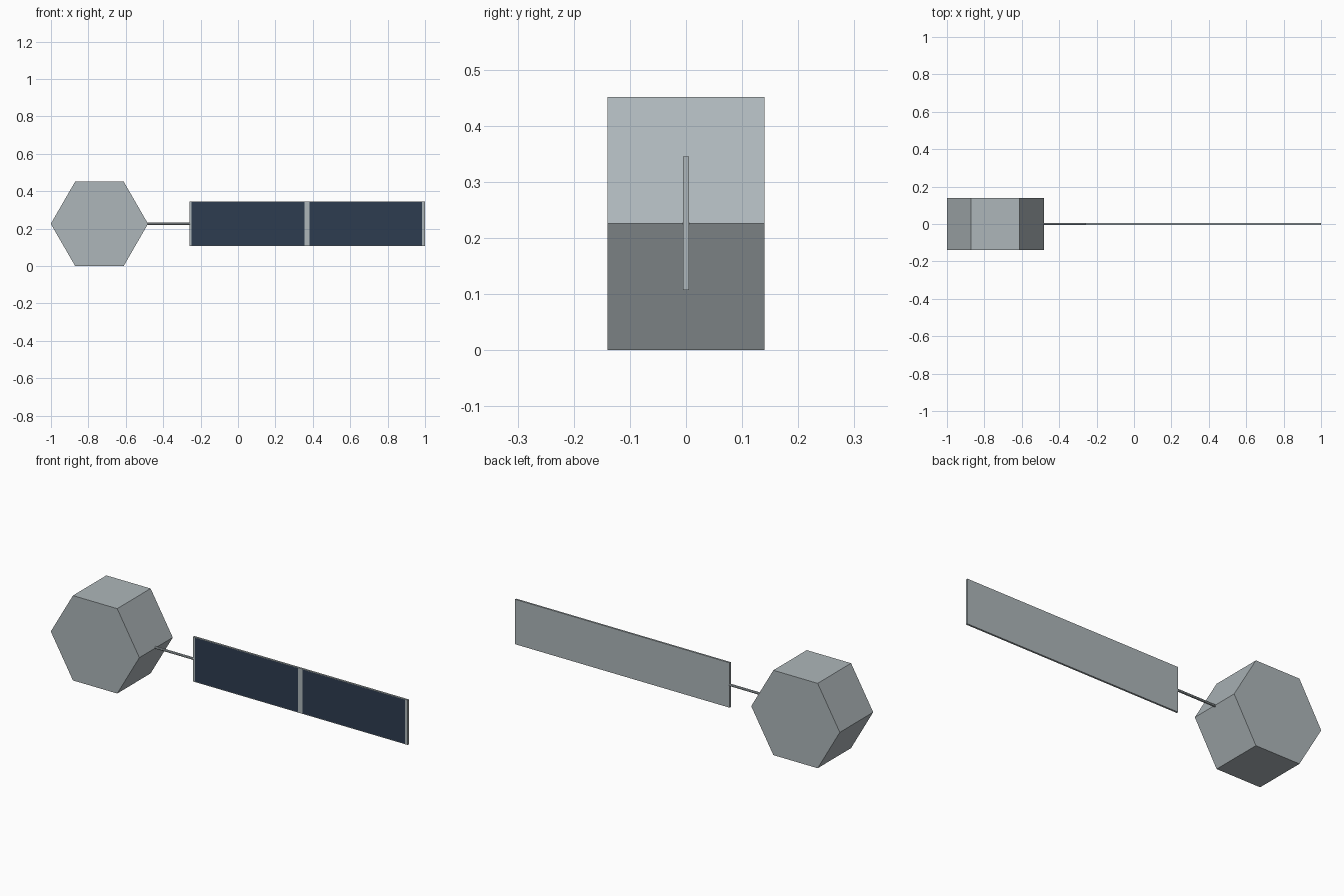
import bpy, bmesh, math
from mathutils import Matrix, Vector

if "Cube" in bpy.data.objects:
    bpy.data.objects.remove(bpy.data.objects["Cube"])

MID_Z = 0.226


def material(name, rgb):
    m = bpy.data.materials.new(name)
    m.use_nodes = True
    m.diffuse_color = (*rgb, 1)
    m.node_tree.nodes["Principled BSDF"].inputs["Base Color"].default_value = (*rgb, 1)
    return m


metal = material("pale grey metal", (0.42, 0.47, 0.49))
cell = material("dark blue cells", (0.027, 0.045, 0.08))


def finish(name, bm, *mats):
    mesh = bpy.data.meshes.new(name)
    bm.to_mesh(mesh)
    bm.free()
    for m in mats:
        mesh.materials.append(m)
    obj = bpy.data.objects.new(name, mesh)
    bpy.context.collection.objects.link(obj)
    return obj


def prism(name, sides, radius, length, location, axis):
    bm = bmesh.new()
    turn = Matrix.Rotation(math.pi / 2, 4, axis)
    bmesh.ops.create_cone(bm, cap_ends=True, segments=sides, radius1=radius,
                          radius2=radius, depth=length,
                          matrix=Matrix.Translation(location) @ turn)
    return bm


# Hexagonal body, with a corner pointing to each side
bm = prism("body", 6, 0.26, 0.28, (-0.741, 0, MID_Z), "X")
low, high = min(v.co.x for v in bm.verts), max(v.co.x for v in bm.verts)
if high - low < 0.5:
    bmesh.ops.rotate(bm, verts=bm.verts, cent=(-0.741, 0, MID_Z),
                     matrix=Matrix.Rotation(math.pi / 6, 3, "Y"))
finish("body", bm, metal)

# Thin boom joining body and panel
bm = prism("boom", 8, 0.0065, 0.26, (-0.385, 0, MID_Z), "Y")
finish("boom", bm, metal)

# Panel: one slab, cut into frame strips and cells
LEFT, RIGHT, HALF, RIM = -0.26, 1.0, 0.119, 0.003
bm = bmesh.new()
bmesh.ops.create_cube(bm, size=1)
bmesh.ops.scale(bm, verts=bm.verts, vec=(RIGHT - LEFT, 0.01, 2 * HALF))
bmesh.ops.translate(bm, verts=bm.verts, vec=((LEFT + RIGHT) / 2, 0, MID_Z))
bays = [(-0.249, 0.356), (0.382, 0.983)]
cuts = [(Vector((x, 0, 0)), Vector((1, 0, 0))) for bay in bays for x in bay]
cuts += [(Vector((0, 0, MID_Z + s * (HALF - RIM))), Vector((0, 0, 1))) for s in (-1, 1)]
for point, normal in cuts:
    bmesh.ops.bisect_plane(bm, geom=bm.verts[:] + bm.edges[:] + bm.faces[:],
                           plane_co=point, plane_no=normal)
bm.normal_update()
for f in bm.faces:
    c = f.calc_center_median()
    in_bay = any(a < c.x < b for a, b in bays)
    if f.normal.y < -0.9 and in_bay and abs(c.z - MID_Z) < HALF - RIM:
        f.material_index = 1
finish("solar_panel", bm, metal, cell)
